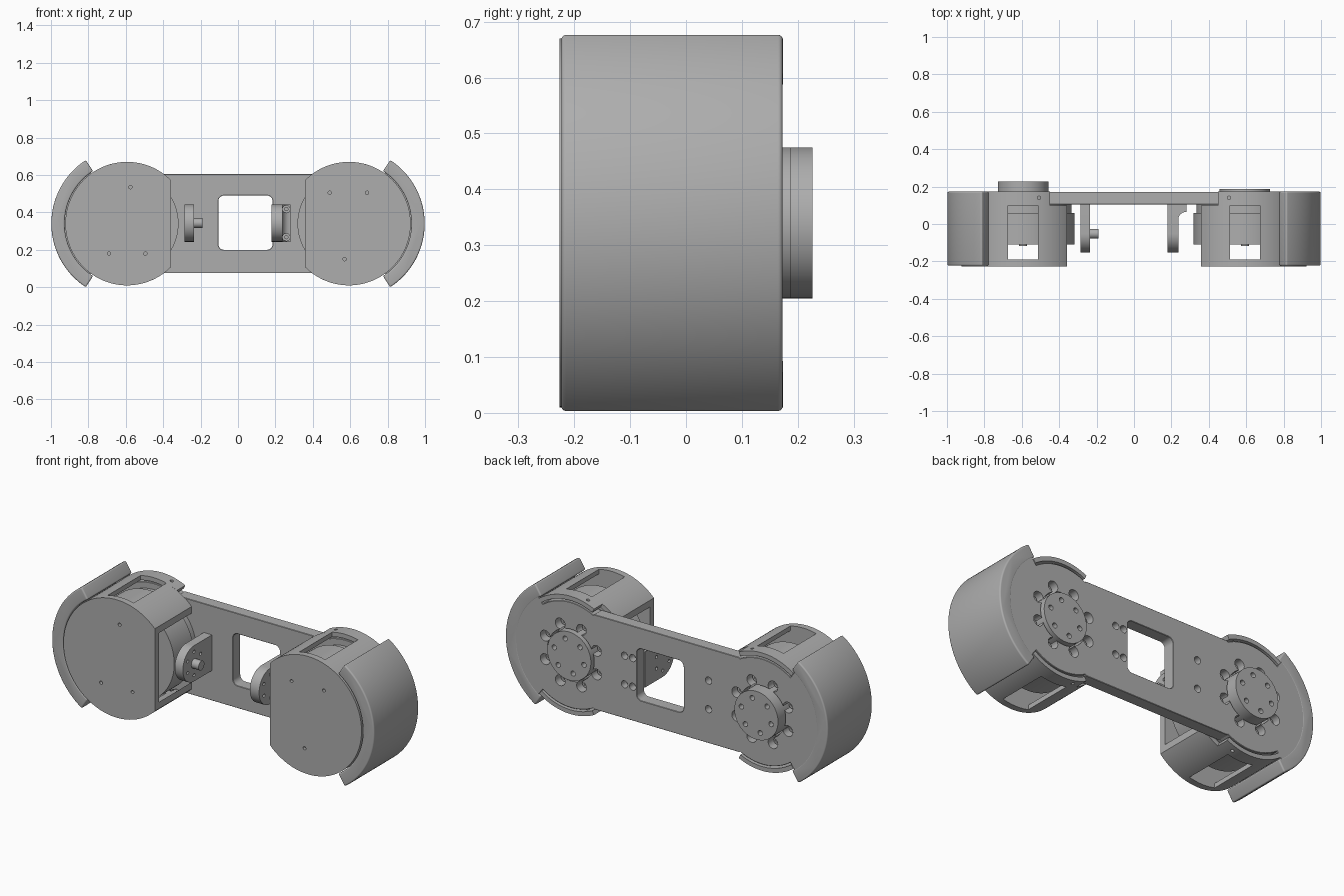
import bpy, bmesh
from math import sin, cos, pi, radians, sqrt

cube = bpy.data.objects.get("Cube")
if cube:
    bpy.data.objects.remove(cube, do_unlink=True)

grey = bpy.data.materials.new("plain grey")
grey.use_nodes = True
GREY = (0.42, 0.42, 0.42, 1)
grey.diffuse_color = GREY
grey.node_tree.nodes["Principled BSDF"].inputs["Base Color"].default_value = GREY

CX, CZ = 0.593, 0.34          # pod centre
FRONT, BACK = -0.226, 0.172   # depth of the body
PLATE = 0.105                 # front of the arm plate


def arc(x, z, r, a0=0, a1=360, n=96):
    """Points on an arc; a full turn leaves out the repeated end point."""
    count = n if abs(a1 - a0) == 360 else n + 1
    return [(x + r * cos(radians(a0 + (a1 - a0) * i / n)),
             z + r * sin(radians(a0 + (a1 - a0) * i / n))) for i in range(count)]


def prism(name, pts, lo, hi, axis="y"):
    """Extrude a 2D outline along one axis."""
    place = {"x": lambda p, d: (d, p[0], p[1]),
             "y": lambda p, d: (p[0], d, p[1]),
             "z": lambda p, d: (p[0], p[1], d)}[axis]
    bm = bmesh.new()
    a = [bm.verts.new(place(p, lo)) for p in pts]
    b = [bm.verts.new(place(p, hi)) for p in pts]
    bm.faces.new(a)
    bm.faces.new(b[::-1])
    for i in range(len(pts)):
        j = (i + 1) % len(pts)
        bm.faces.new((a[i], b[i], b[j], a[j]))
    bmesh.ops.recalc_face_normals(bm, faces=bm.faces)
    mesh = bpy.data.meshes.new(name)
    bm.to_mesh(mesh)
    bm.free()
    mesh.materials.append(grey)
    obj = bpy.data.objects.new(name, mesh)
    bpy.context.collection.objects.link(obj)
    return obj


def disc(name, x, z, r, lo, hi, axis="y", n=96):
    return prism(name, arc(x, z, r, n=n), lo, hi, axis)


def box(name, x0, x1, y0, y1, z0, z1):
    return prism(name, [(x0, z0), (x1, z0), (x1, z1), (x0, z1)], y0, y1)


def rounded(x0, x1, z0, z1, r):
    return (arc(x1 - r, z1 - r, r, 0, 90, 8) + arc(x0 + r, z1 - r, r, 90, 180, 8)
            + arc(x0 + r, z0 + r, r, 180, 270, 8) + arc(x1 - r, z0 + r, r, 270, 359.9, 8))


def apply(obj, mod):
    bpy.ops.object.select_all(action="DESELECT")
    bpy.context.view_layer.objects.active = obj
    obj.select_set(True)
    bpy.ops.object.modifier_apply(modifier=mod.name)


def cut(obj, *cutters):
    for c in cutters:
        mod = obj.modifiers.new("cut", "BOOLEAN")
        mod.operation, mod.solver, mod.object = "DIFFERENCE", "EXACT", c
        apply(obj, mod)
        bpy.data.objects.remove(c, do_unlink=True)


def bevel(obj, width, segments=1):
    mod = obj.modifiers.new("bevel", "BEVEL")
    mod.width, mod.segments = width, segments
    mod.limit_method, mod.angle_limit = "ANGLE", radians(35)
    apply(obj, mod)


# Arm plate: straight strip, round ends and webs that join the bumpers
def plate_end(s):
    h, r = 0.265, 0.295
    a = 62
    pts = [(0.448, CZ - h)] + arc(CX, CZ, r, 180 + a, 306, 24)
    pts += arc(CX, CZ, 0.375, -54, 54, 48)
    pts += arc(CX, CZ, r, 54, 180 - a, 24) + [(0.448, CZ + h)]
    return pts if s > 0 else [(-x, z) for x, z in reversed(pts)]


arm = prism("arm_plate", plate_end(1) + plate_end(-1), PLATE, BACK)
cut(arm, prism("cutter", rounded(-0.105, 0.185, 0.2, 0.49, 0.03), 0, 0.3))
bevel(arm, 0.006)
for x, z in [(x, CZ + d) for x in (-0.26, 0.21, 0.26) for d in (-0.075, 0.085)]:
    cut(arm, disc("cutter", x, z, 0.02, 0.13, 0.3, n=24))

FACE_HOLES = {-1: [(-0.575, 0.535), (-0.69, 0.18), (-0.495, 0.18)],
              1: [(0.49, 0.505), (0.69, 0.505), (0.57, 0.15)]}

for s, side, hub_end in ((-1, "right", 0.226), (1, "left", 0.187)):
    x = s * CX
    inner = x - s * 0.236
    out = 0 if s > 0 else 180

    # Housing: hollow drum, flat on the inner side, windows above and below
    house = disc(side + "_housing", x, CZ, 0.33, FRONT, 0.1, n=128)
    cut(house,
        disc("cutter", x, CZ, 0.305, -0.19, 0.3, n=128),
        box("cutter", min(inner, inner - s * 0.3), max(inner, inner - s * 0.3), -1, 1, -1, 1),
        box("cutter", x - 0.08, x + 0.08, -0.19, 0.0995, -1, 2))
    for hx, hz in FACE_HOLES[s]:
        cut(house, disc("cutter", hx, hz, 0.009, -0.3, -0.2, n=16))

    # Raised rims behind the housing, above and below the arm plate
    for top in (1, -1):
        a0, a1 = (54, 116) if s > 0 else (126, 64)
        rim = prism(f"{side}_rim_{'top' if top > 0 else 'bottom'}",
                    arc(x, CZ, 0.33, top * a0, top * a1, 40)
                    + arc(x, CZ, 0.306, top * a1, top * a0, 40), 0.0995, BACK + 0.002)
        z0, z1 = sorted((CZ + top * 0.25, CZ + top * 0.4))
        cut(rim, disc("cutter", x - s * 0.085, 0.14, 0.009, z0, z1, "z", 16))

    # Bumper: curved guard around the outer side
    bumper = prism(side + "_bumper",
                   arc(x, CZ, 0.405, out - 57, out + 57, 80)
                   + arc(x, CZ, 0.334, out + 57, out - 57, 80), -0.223, BACK + 0.001)
    bevel(bumper, 0.025, 5)

    # Motor, its mount and shaft end
    disc(side + "_motor", x, CZ, 0.275, -0.11, 0.06)
    disc(side + "_motor_mount", x, CZ, 0.26, 0.06, PLATE + 0.004)
    disc(side + "_shaft_end", x, CZ, 0.022, -0.117, -0.1, n=32)

    # Output hub with a ring of screw holes
    hub = disc(side + "_hub", x, CZ, 0.135, 0.06, hub_end)
    for i in range(6):
        a = radians(60 * i + 15)
        cut(hub, disc("cutter", x + 0.095 * cos(a), CZ + 0.095 * sin(a),
                      0.014, hub_end - 0.03, 0.3, n=20))

    # Lobed opening in the plate with a screw in every lobe
    cut(arm, disc("cutter", x, CZ, 0.145, 0, 0.3))
    for i in range(8):
        a = radians(45 * i + 22.5)
        lx, lz = x + 0.172 * cos(a), CZ + 0.172 * sin(a)
        cut(arm, disc("cutter", lx, lz, 0.03, 0, 0.3, n=28))
        screw = disc(f"{side}_screw_{i + 1}", lx, lz, 0.021, 0.1, 0.135, n=24)
        cut(screw, disc("cutter", lx, lz, 0.01, 0.12, 0.2, n=6))

# Brackets: round-ended tabs standing on the front of the plate
TAB_Y, TAB_Z = -0.052, 0.343
tab = [(PLATE + 0.002, TAB_Z - 0.1)] + [(PLATE + 0.002, TAB_Z + 0.1)]
tab += arc(TAB_Y, TAB_Z, 0.1, 90, 270, 32)
for name, x0, x1 in (("right_bracket", -0.285, -0.235), ("left_bracket", 0.18, 0.237)):
    bracket = prism(name, tab, x0, x1, "x")
    for i in range(6):
        a = radians(60 * i + 30)
        cut(bracket, disc("cutter", TAB_Y + 0.065 * cos(a), TAB_Z + 0.065 * sin(a),
                          0.009, x0 - 0.1, x1 + 0.1, "x", 16))
disc("bracket_pin", TAB_Y, TAB_Z, 0.026, -0.24, -0.19, "x", 32)

# Filleted foot of the left bracket with two screw seats
foot_pts = [(0.236, PLATE + 0.002), (0.28, PLATE + 0.002)] + arc(0.28, 0.021, 0.044, 90, 180, 12)
foot = prism("left_bracket_foot", foot_pts, TAB_Z - 0.1, TAB_Z + 0.1, "z")
for d in (-0.075, 0.075):
    cut(foot, disc("cutter", 0.258, TAB_Z + d, 0.02, -0.1, 0.085, n=24),
        disc("cutter", 0.258, TAB_Z + d, 0.009, -0.1, 0.2, n=16))

# Smooth shading with sharp edges kept
bpy.ops.object.select_all(action="DESELECT")
for obj in bpy.context.scene.objects:
    if obj.type == "MESH":
        obj.select_set(True)
        bpy.context.view_layer.objects.active = obj
bpy.ops.object.shade_smooth_by_angle(angle=radians(30))
